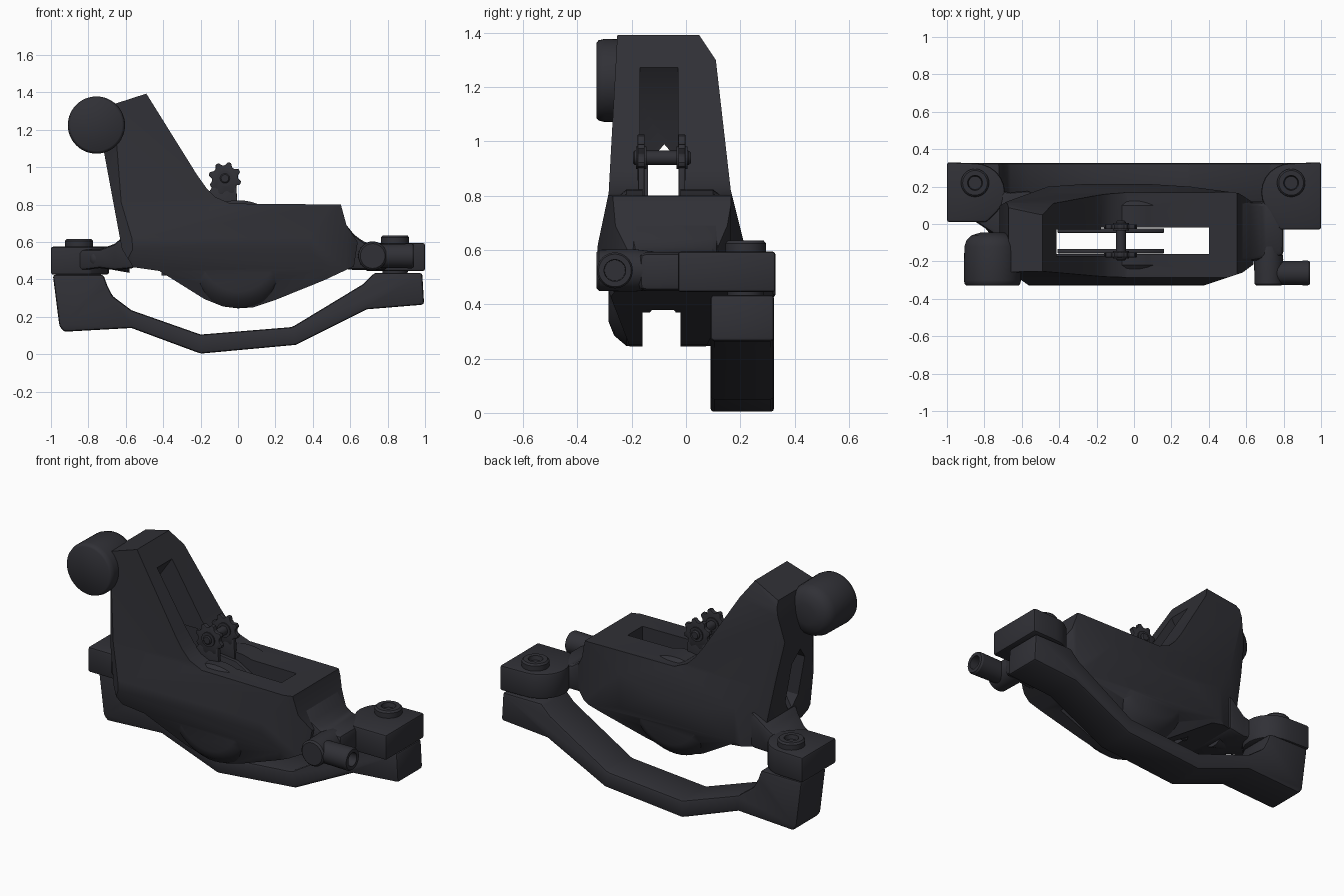
import bpy, bmesh, math
from mathutils import Vector

if "Cube" in bpy.data.objects:
    bpy.data.objects.remove(bpy.data.objects["Cube"], do_unlink=True)

# One dark metal finish for everything
COLOUR = (0.03, 0.03, 0.037, 1)
metal = bpy.data.materials.new("dark_anodised_metal")
metal.use_nodes = True
metal.diffuse_color = COLOUR
metal.node_tree.nodes["Principled BSDF"].inputs["Base Color"].default_value = COLOUR
metal.node_tree.nodes["Principled BSDF"].inputs["Roughness"].default_value = 0.6

PLACE = {"x": lambda u, v, t: (t, u, v),
         "y": lambda u, v, t: (u, t, v),
         "z": lambda u, v, t: (u, v, t)}


def activate(ob):
    bpy.ops.object.select_all(action="DESELECT")
    ob.select_set(True)
    bpy.context.view_layer.objects.active = ob


def finish(ob, bevel=0.0, segments=2, angle=30):
    activate(ob)
    if bevel:
        mod = ob.modifiers.new("bevel", "BEVEL")
        mod.width, mod.segments = bevel, segments
        mod.limit_method, mod.angle_limit = "ANGLE", math.radians(25)
        bpy.ops.object.modifier_apply(modifier=mod.name)
    bpy.ops.object.shade_smooth_by_angle(angle=math.radians(angle))
    return ob


def loft(name, axis, sections):
    """Skin matching outlines placed along an axis: [(t, points), ...]"""
    bm = bmesh.new()
    rings = [[bm.verts.new(PLACE[axis](u, v, t)) for u, v in pts] for t, pts in sections]
    n = len(rings[0])
    for a, b in zip(rings, rings[1:]):
        for i in range(n):
            j = (i + 1) % n
            bm.faces.new((a[i], a[j], b[j], b[i]))
    bm.faces.new(rings[0])
    bm.faces.new(rings[-1])
    bmesh.ops.recalc_face_normals(bm, faces=bm.faces)
    mesh = bpy.data.meshes.new(name)
    bm.to_mesh(mesh)
    bm.free()
    ob = bpy.data.objects.new(name, mesh)
    bpy.context.collection.objects.link(ob)
    mesh.materials.append(metal)
    return ob


def prism(name, axis, a, b, pts):
    return loft(name, axis, [(a, pts), (b, pts)])


def circle(u, v, r, n=40):
    return [(u + r * math.cos(math.tau * i / n), v + r * math.sin(math.tau * i / n))
            for i in range(n)]


def lathe(name, axis, u, v, steps, n=40):
    return loft(name, axis, [(t, circle(u, v, r, n)) for t, r in steps])


def rect(u0, u1, v0, v1):
    return [(u0, v0), (u1, v0), (u1, v1), (u0, v1)]


def combine(ob, other, operation):
    activate(ob)
    mod = ob.modifiers.new("cut", "BOOLEAN")
    mod.operation, mod.object, mod.solver = operation, other, "EXACT"
    bpy.ops.object.modifier_apply(modifier=mod.name)
    bpy.data.objects.remove(other, do_unlink=True)


# Main body: front, side and top outlines intersected
body = prism("caliper_body", "y", -0.5, 0.5, [
    (-0.67, 1.335), (-0.49, 1.393), (-0.22, 0.96), (-0.17, 0.89), (-0.12, 0.84), (-0.04, 0.805),
    (0.55, 0.80), (0.58, 0.69), (0.64, 0.60), (0.62, 0.47), (0.46, 0.395), (0.2, 0.29),
    (0.08, 0.25), (0, 0.245), (-0.08, 0.255), (-0.18, 0.295), (-0.42, 0.445),
    (-0.56, 0.465), (-0.62, 0.56), (-0.72, 1.1)])
combine(body, prism("side_outline", "x", -1.5, 1.5, [
    (-0.25, 1.45), (0.045, 1.45), (0.05, 1.39), (0.11, 1.30), (0.165, 0.82), (0.215, 0.62),
    (0.20, 0.48), (0.05, 0.2), (-0.19, 0.2), (-0.29, 0.46), (-0.328, 0.56), (-0.325, 0.62),
    (-0.285, 0.81)]), "INTERSECT")
combine(body, prism("top_outline", "z", -0.5, 2, [
    (-0.78, -0.06), (-0.66, -0.26), (-0.56, -0.33), (0.37, -0.33), (0.58, -0.26), (0.66, -0.2),
    (0.66, 0.1), (0.56, 0.165), (0.3, 0.2), (-0.1, 0.225), (-0.46, 0.2), (-0.68, 0.12),
    (-0.78, 0.06)]), "INTERSECT")
# Piston housing bulge low on both sides
combine(body, lathe("piston_housing", "y", 0, 0.535, [
    (-0.285, 0.2), (-0.265, 0.25), (-0.22, 0.288), (0.10, 0.288), (0.15, 0.25), (0.18, 0.2)],
    48), "UNION")
# Rotor slot, tower recess, window behind it and underside notch
combine(body, prism("slot", "z", 0, 0.9, rect(-0.42, 0.40, -0.16, -0.02)), "DIFFERENCE")
combine(body, prism("tower_recess", "y", -0.17, -0.03, [
    (-0.42, 0.6), (-0.55, 0.95), (-0.50, 1.15), (-0.41, 1.28), (0, 1.28), (0, 0.82),
    (-0.1, 0.6)]), "DIFFERENCE")
combine(body, prism("tower_window", "x", -1, -0.4, [
    (-0.14, 0.68), (-0.10, 0.62), (-0.06, 0.62), (-0.02, 0.68), (-0.02, 0.92), (-0.08, 0.99),
    (-0.14, 0.92)]), "DIFFERENCE")
combine(body, prism("underside_notch", "x", -0.6, 0.6, [
    (-0.14, 0), (-0.03, 0), (-0.03, 0.36), (-0.045, 0.38), (-0.125, 0.38), (-0.14, 0.36)]),
    "DIFFERENCE")
finish(body, angle=32)

# Round adjuster knob with a domed rear
knob = lathe("adjuster_knob", "y", -0.757, 1.225, [
    (-0.33, 0.138), (-0.322, 0.148), (-0.30, 0.153), (-0.12, 0.15), (-0.085, 0.138),
    (-0.06, 0.11), (-0.045, 0.06)], 48)
finish(knob, angle=50)

# Lower mounting bracket
bracket = prism("mounting_bracket", "y", 0.09, 0.325, [
    (-0.99, 0.425), (-0.72, 0.425), (-0.70, 0.37), (-0.67, 0.31), (-0.57, 0.235), (-0.2, 0.105),
    (0.29, 0.145), (0.67, 0.375), (0.73, 0.435), (0.985, 0.435), (0.995, 0.265), (0.69, 0.24),
    (0.31, 0.05), (-0.2, 0.003), (-0.57, 0.14), (-0.93, 0.12), (-0.955, 0.15)])
finish(bracket, 0.014)


# Ears: block with a rounded inner lobe around the bolt
def ear(name, side, front, z0, z1, bolt_x):
    arc = [(side * (bolt_x + 0.16 * math.cos(a)), 0.17 + 0.155 * math.sin(a))
           for a in [math.radians(90 + 15 * i) for i in range(10)]]
    pts = [(side, 0.33)] + arc + [(side * (bolt_x - 0.06), front), (side, front)]
    finish(prism(name + "_mount_ear", "z", z0, z1, pts), 0.012)
    x = side * bolt_x
    finish(lathe(name + "_bolt", "z", x, 0.22, [
        (z0 - 0.06, 0.065), (z1, 0.075), (z1 + 0.03, 0.075), (z1 + 0.04, 0.066),
        (z1 + 0.04, 0.04), (z1 + 0.015, 0.035)]))


ear("right", -1, 0.01, 0.425, 0.575, 0.85)
ear("left", 1, -0.03, 0.445, 0.595, 0.84)

# Arms that tie the ears to the body
right_arm = loft("right_arm", "x", [
    (-0.86, rect(0.02, 0.2, 0.445, 0.56)), (-0.74, rect(-0.06, 0.18, 0.46, 0.56)),
    (-0.66, rect(-0.12, 0.17, 0.45, 0.59)), (-0.55, rect(-0.2, 0.18, 0.46, 0.68))])
finish(right_arm, 0.02)
left_arm = loft("left_arm", "x", [
    (0.54, rect(-0.22, 0.15, 0.46, 0.74)), (0.62, rect(-0.20, 0.12, 0.45, 0.64)),
    (0.68, rect(-0.19, 0.12, 0.45, 0.595)), (0.80, rect(-0.17, 0.14, 0.45, 0.59))])
finish(left_arm, 0.025)
finish(lathe("right_arm_boss", "x", 0.0, 0.51, [
    (-0.79, 0.03), (-0.775, 0.046), (-0.72, 0.05), (-0.58, 0.075)]), angle=50)

# Hose fitting: boss facing forward with a hollow side spigot
finish(lathe("hose_boss", "y", 0.72, 0.525, [
    (-0.33, 0.066), (-0.32, 0.076), (-0.19, 0.078), (-0.12, 0.07)]))
finish(lathe("hose_spigot", "x", -0.262, 0.525, [
    (0.70, 0.062), (0.93, 0.066), (0.94, 0.06), (0.94, 0.04), (0.85, 0.038)]))

# Pads with a toothed tab each, joined by a retaining pin
PIN_X, PIN_Z = -0.07, 0.94
teeth = []
for i in range(32):
    r = 0.088 if i % 4 < 2 else 0.07
    a = math.tau * i / 32 + 0.4
    teeth.append((PIN_X + r * math.cos(a), PIN_Z + r * math.sin(a)))
for label, y in (("front", -0.165), ("back", -0.015)):
    finish(prism(label + "_pad_tab", "y", y - 0.013, y + 0.013, teeth), 0.003)
    finish(prism(label + "_pad_stem", "y", y - 0.012, y + 0.012, [
        (-0.15, 0.74), (0.0, 0.74), (-0.01, 0.92), (-0.12, 0.92), (-0.16, 0.86)]), 0.004)
    inner = y + (0.02 if y < -0.1 else -0.02)
    finish(prism(label + "_pad_plate", "y", inner - 0.012, inner + 0.012, [
        (-0.41, 0.42), (-0.41, 0.72), (-0.16, 0.80), (0.02, 0.78), (0.16, 0.70), (0.16, 0.42)]),
        0.004)
    lathe(label + "_pin_collar", "y", PIN_X, PIN_Z, [(y - 0.02, 0.042), (y + 0.02, 0.042)], 24)
finish(lathe("retaining_pin", "y", PIN_X, PIN_Z, [
    (-0.195, 0.02), (-0.19, 0.026), (0.01, 0.026), (0.018, 0.02)], 24))
